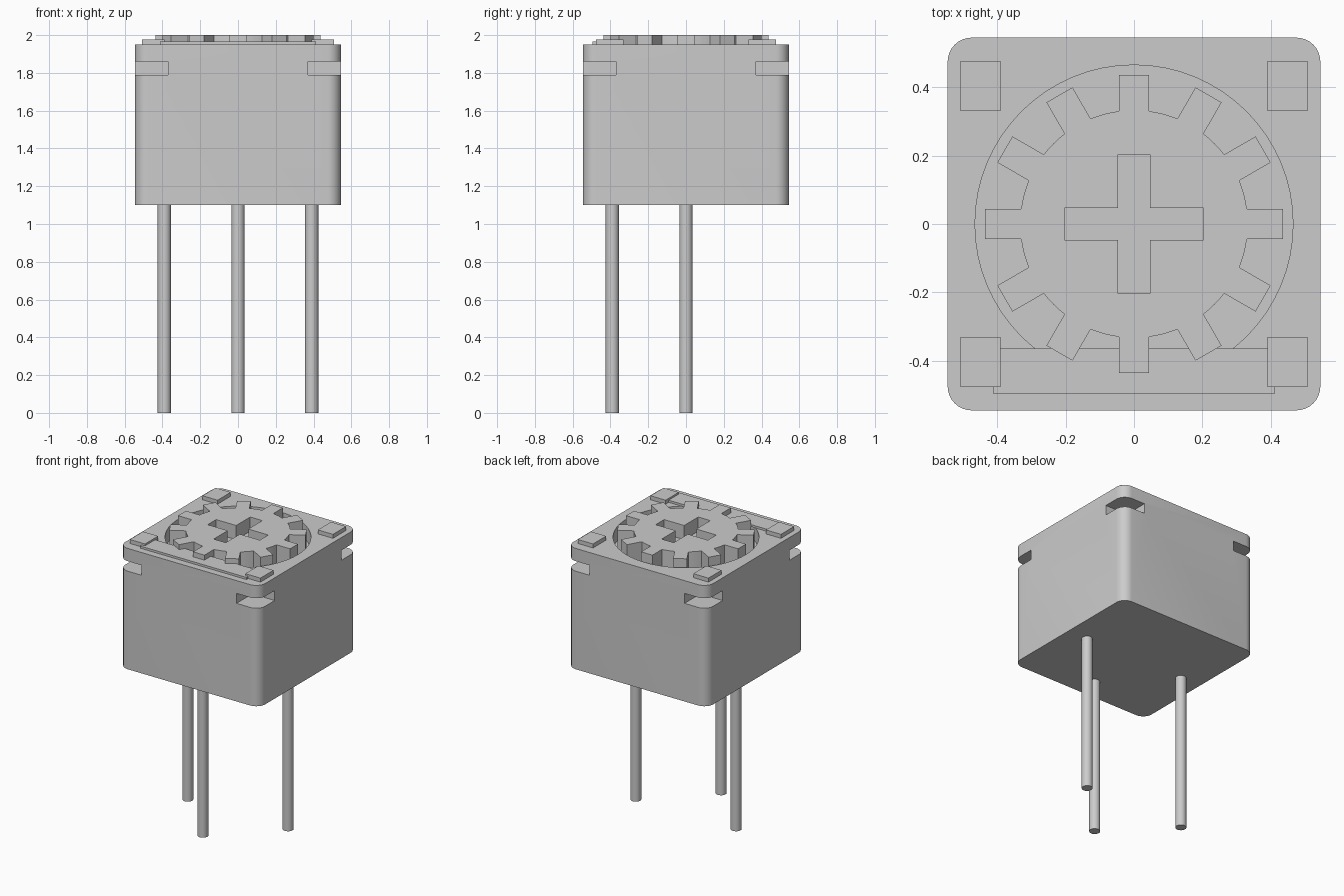
import bpy, bmesh, math

if "Cube" in bpy.data.objects:
    bpy.data.objects.remove(bpy.data.objects["Cube"], do_unlink=True)

grey = bpy.data.materials.new("light_grey")
grey.use_nodes = True
colour = (0.6, 0.6, 0.6, 1)
grey.diffuse_color = colour
grey.node_tree.nodes["Principled BSDF"].inputs["Base Color"].default_value = colour


def prism(name, outline, z0, z1, smooth=False):
    """Extrude a counter-clockwise outline from z0 up to z1."""
    bm = bmesh.new()
    face = bm.faces.new([bm.verts.new((x, y, z0)) for x, y in outline])
    top = bmesh.ops.extrude_face_region(bm, geom=[face])["geom"]
    verts = [v for v in top if isinstance(v, bmesh.types.BMVert)]
    bmesh.ops.translate(bm, verts=verts, vec=(0, 0, z1 - z0))
    bmesh.ops.recalc_face_normals(bm, faces=bm.faces)
    mesh = bpy.data.meshes.new(name)
    bm.to_mesh(mesh)
    bm.free()
    mesh.materials.append(grey)
    obj = bpy.data.objects.new(name, mesh)
    bpy.context.collection.objects.link(obj)
    if smooth:
        shade(obj)
    return obj


def select(obj):
    bpy.ops.object.select_all(action="DESELECT")
    obj.select_set(True)
    bpy.context.view_layer.objects.active = obj


def shade(obj):
    select(obj)
    bpy.ops.object.shade_smooth_by_angle(angle=math.radians(30))


def cut(obj, cutter):
    cutter.hide_render = True
    mod = obj.modifiers.new("cut", "BOOLEAN")
    mod.operation, mod.solver, mod.object = "DIFFERENCE", "EXACT", cutter
    select(obj)
    bpy.ops.object.modifier_apply(modifier=mod.name)
    bpy.data.objects.remove(cutter, do_unlink=True)


def rect(x0, x1, y0, y1):
    return [(x0, y0), (x1, y0), (x1, y1), (x0, y1)]


def arc(cx, cy, r, a0, a1, n):
    return [(cx + r * math.cos(a0 + (a1 - a0) * i / n),
             cy + r * math.sin(a0 + (a1 - a0) * i / n)) for i in range(n + 1)]


def circle(cx, cy, r, n):
    return arc(cx, cy, r, 0, math.tau, n)[:-1]


corners = [(1, 1), (-1, 1), (-1, -1), (1, -1)]
half, radius = 0.545, 0.07

# Housing with rounded vertical corners
outline = []
for i, (sx, sy) in enumerate(corners):
    c = half - radius
    outline += arc(sx * c, sy * c, radius, i * math.pi / 2, (i + 1) * math.pi / 2, 8)
housing = prism("housing", outline, 1.10, 1.95)

# Dial well and corner notches
cut(housing, prism("well_cutter", circle(0, 0, 0.465, 64), 1.85, 2.1))
for sx, sy in corners:
    x, y = sorted((sx * 0.37, sx * 0.7)), sorted((sy * 0.37, sy * 0.7))
    cut(housing, prism("notch_cutter", rect(*x, *y), 1.79, 1.86))
shade(housing)

# Toothed dial
teeth, root, tip, w = 12, 0.333, 0.436, 0.044
outline = []
for i in range(teeth):
    a = i * math.tau / teeth
    edge = math.asin(w / root)
    base = math.sqrt(root ** 2 - w ** 2)
    for r, t in ((base, -w), (tip, -w), (tip, w)):
        outline.append((r * math.cos(a) - t * math.sin(a),
                        r * math.sin(a) + t * math.cos(a)))
    outline += arc(0, 0, root, a + edge, a + math.tau / teeth - edge, 4)[:-1]
dial = prism("dial", outline, 1.84, 2.0)

# Cross-shaped driver slot
s, l = 0.047, 0.203
cross = [(s, -l), (s, -s), (l, -s), (l, s), (s, s), (s, l),
         (-s, l), (-s, s), (-l, s), (-l, -s), (-s, -s), (-s, -l)]
cut(dial, prism("slot_cutter", cross, 1.9, 2.1))
shade(dial)

# Corner standoff pads and front strip
for sx, sy in corners:
    x, y = sorted((sx * 0.39, sx * 0.508)), sorted((sy * 0.33, sy * 0.476))
    prism("standoff_pad", rect(*x, *y), 1.94, 1.978)
prism("front_strip", rect(-0.413, 0.413, -0.496, -0.364), 1.95, 1.965)

# Three round pins
for x, y in ((0, -0.39), (-0.39, 0), (0.39, 0)):
    prism("pin", circle(x, y, 0.035, 24), 0, 1.12, smooth=True)
